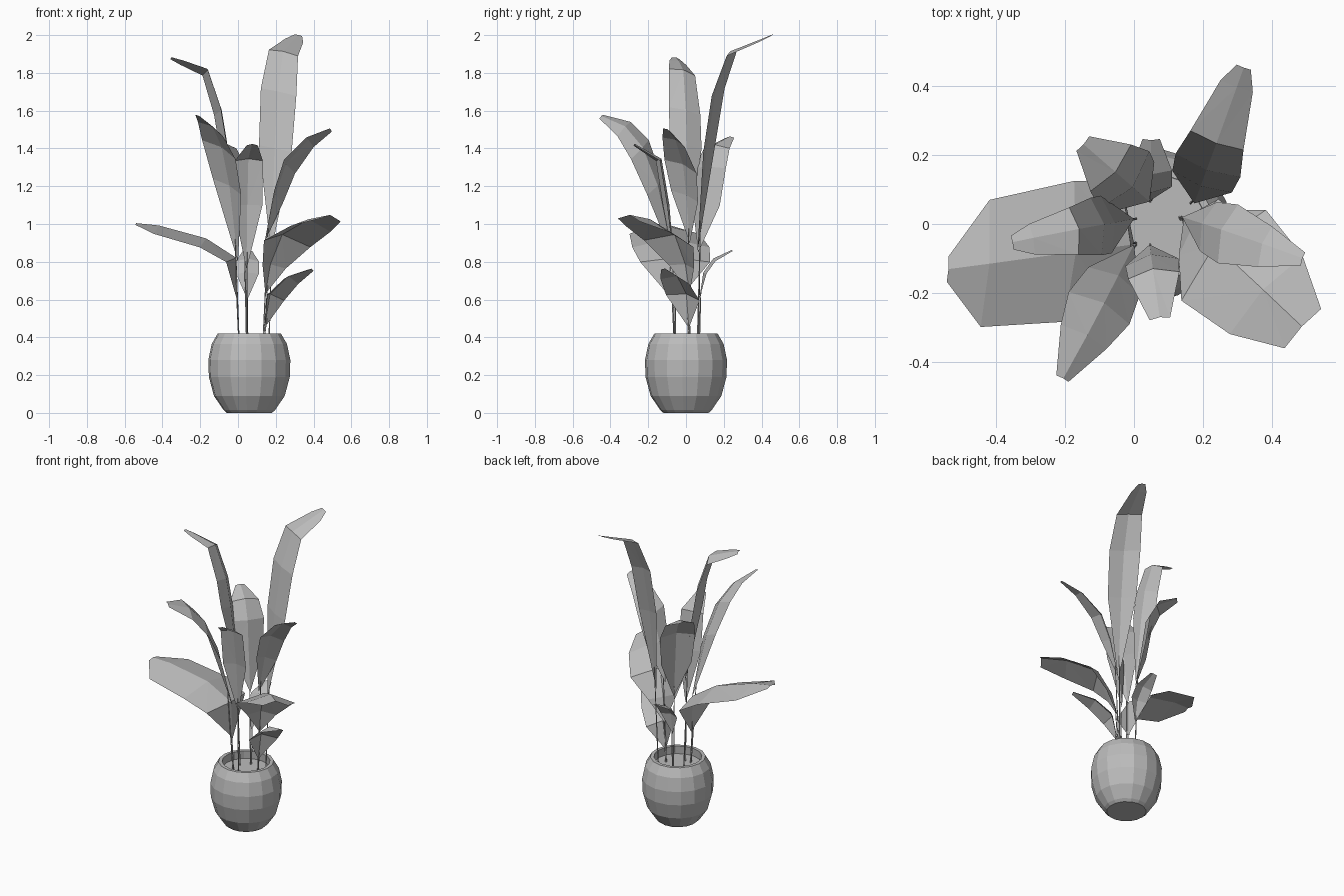
import bpy, bmesh, math
from mathutils import Vector

if "Cube" in bpy.data.objects:
    bpy.data.objects.remove(bpy.data.objects["Cube"])

GREY = (0.5, 0.5, 0.5, 1)
grey = bpy.data.materials.new("plain grey")
grey.use_nodes = True
grey.diffuse_color = GREY
grey.node_tree.nodes["Principled BSDF"].inputs["Base Color"].default_value = GREY

POT_X = 0.06
SOIL_Z = 0.37


def finish(bm, name, fix_normals=False):
    """Turn a bmesh into a flat shaded, coloured object."""
    if fix_normals:
        bmesh.ops.recalc_face_normals(bm, faces=bm.faces)
    mesh = bpy.data.meshes.new(name)
    bm.to_mesh(mesh)
    bm.free()
    mesh.materials.append(grey)
    obj = bpy.data.objects.new(name, mesh)
    bpy.context.collection.objects.link(obj)
    return obj


def lathe(name, profile, sides, turn):
    """Revolve a (radius, height) profile and cap both ends."""
    bm = bmesh.new()
    rings = []
    for r, z in profile:
        angles = [math.radians(turn) + math.tau * i / sides for i in range(sides)]
        rings.append([bm.verts.new((POT_X + r * math.cos(a), r * math.sin(a), z))
                      for a in angles])
    for low, high in zip(rings, rings[1:]):
        for i in range(sides):
            j = (i + 1) % sides
            bm.faces.new((low[i], low[j], high[j], high[i]))
    bm.faces.new(rings[0][::-1])
    bm.faces.new(rings[-1])
    return finish(bm, name, True)


def stem(name, start, end, radius=0.004, sides=5):
    """Thin straight stalk between two points."""
    axis = end - start
    turn = axis.to_track_quat('Z', 'Y').to_matrix().to_4x4()
    turn.translation = (start + end) / 2
    bm = bmesh.new()
    bmesh.ops.create_cone(bm, cap_ends=True, segments=sides, radius1=radius,
                          radius2=radius * 0.6, depth=axis.length, matrix=turn)
    return finish(bm, name)


def leaf(name, base, heading, rows, tilt=0.0, droop=0.3, twist=0):
    """Folded blade; rows hold (reach, height, half width) along its centre."""
    a = math.radians(heading)
    b = math.radians(heading + twist)
    forward = Vector((math.cos(a), math.sin(a), 0))
    side = Vector((math.sin(b), -math.cos(b), tilt))
    root = Vector((base[0], base[1], 0))
    mids = [root + forward * d + Vector((0, 0, z)) for d, z, w in rows]
    bm = bmesh.new()
    strips = []
    last = len(rows) - 1
    for i, (d, z, w) in enumerate(rows):
        tangent = mids[min(i + 1, last)] - mids[max(i - 1, 0)]
        lift = side.cross(tangent).normalized() * droop * w
        # the midrib rises while both edges droop below it
        points = [mids[i] + lift / 2]
        if i:
            points = [mids[i] - side * w - lift / 2, points[0],
                      mids[i] + side * w - lift / 2]
        strips.append([bm.verts.new(p) for p in points])
    (tip,), first = strips[0], strips[1]
    for k in range(2):
        bm.faces.new((tip, first[k + 1], first[k]))
    for low, high in zip(strips[1:], strips[2:]):
        for k in range(2):
            bm.faces.new((low[k], low[k + 1], high[k + 1], high[k]))
    bmesh.ops.triangulate(bm, faces=bm.faces)
    finish(bm, name)
    # stalk leans slightly in towards the middle of the soil
    foot = Vector((base[0] * 0.9 + POT_X * 0.1, base[1], SOIL_Z - 0.02))
    stem(name + "_stem", foot, mids[0].lerp(mids[1], 0.3))


# Faceted pot with a thin rim, and the soil inside it
lathe("pot", [(0.12, 0), (0.137, 0.015), (0.188, 0.09), (0.215, 0.19),
              (0.218, 0.28), (0.2, 0.365), (0.168, 0.42), (0.146, 0.42),
              (0.15, 0.35)], 16, 17.5)
lathe("soil", [(0.15, 0.355), (0.145, SOIL_Z)], 16, 17.5)

# Tall upper leaves
leaf("tall_back_leaf", (0.175, 0.06), 70,
     [(0, 0.85, 0), (0.06, 1.4, 0.092), (0.11, 1.7, 0.1),
      (0.19, 1.91, 0.082), (0.36, 1.975, 0.05), (0.42, 2.0, 0.022)],
     tilt=-0.2, droop=0.15)
leaf("tall_right_leaf", (0, 0.015), 191,
     [(0, 0.93, 0), (0.07, 1.42, 0.085), (0.1, 1.6, 0.085),
      (0.17, 1.81, 0.07), (0.3, 1.86, 0.045), (0.36, 1.88, 0.02)], tilt=-0.25)

# Middle ring of leaves
leaf("front_right_leaf", (0, -0.06), 242,
     [(0, 0.8, 0), (0.11, 1.2, 0.085), (0.2, 1.4, 0.1),
      (0.3, 1.51, 0.075), (0.44, 1.57, 0.02)], tilt=0.5, droop=0.25)
leaf("left_leaf", (0.14, 0.02), -19,
     [(0, 0.9, 0), (0.07, 1.15, 0.075), (0.13, 1.31, 0.09),
      (0.25, 1.44, 0.062), (0.37, 1.5, 0.02)], tilt=0.4)
leaf("back_right_leaf", (0.045, 0.065), 139,
     [(0, 0.85, 0), (0.05, 1.1, 0.095), (0.08, 1.3, 0.11),
      (0.14, 1.41, 0.09), (0.255, 1.46, 0.028)])
leaf("front_leaf", (0.045, -0.06), -82,
     [(0, 0.76, 0), (0.04, 1.1, 0.078), (0.08, 1.34, 0.075),
      (0.215, 1.42, 0.03)])

# Broad low leaves
leaf("low_right_leaf", (0, -0.055), 188,
     [(0, 0.58, 0), (0.03, 0.81, 0.185), (0.18, 0.9, 0.205),
      (0.43, 0.97, 0.185), (0.545, 1.0, 0.037)], twist=-12, droop=0.25)
leaf("low_left_leaf", (0.145, 0.02), -43,
     [(0, 0.63, 0), (0.05, 0.78, 0.09), (0.14, 0.92, 0.18),
      (0.32, 1.0, 0.155), (0.47, 1.035, 0.078)], tilt=0.1, droop=0.35)

# Small lowest leaves
leaf("small_left_leaf", (0.14, 0.015), -27,
     [(0, 0.45, 0), (0.05, 0.62, 0.1), (0.15, 0.71, 0.085), (0.28, 0.76, 0.022)],
     tilt=0.15, droop=0.4)
leaf("small_back_leaf", (0.05, 0.07), 90,
     [(0, 0.6, 0), (0.03, 0.74, 0.06), (0.08, 0.81, 0.06), (0.175, 0.86, 0.025)])
